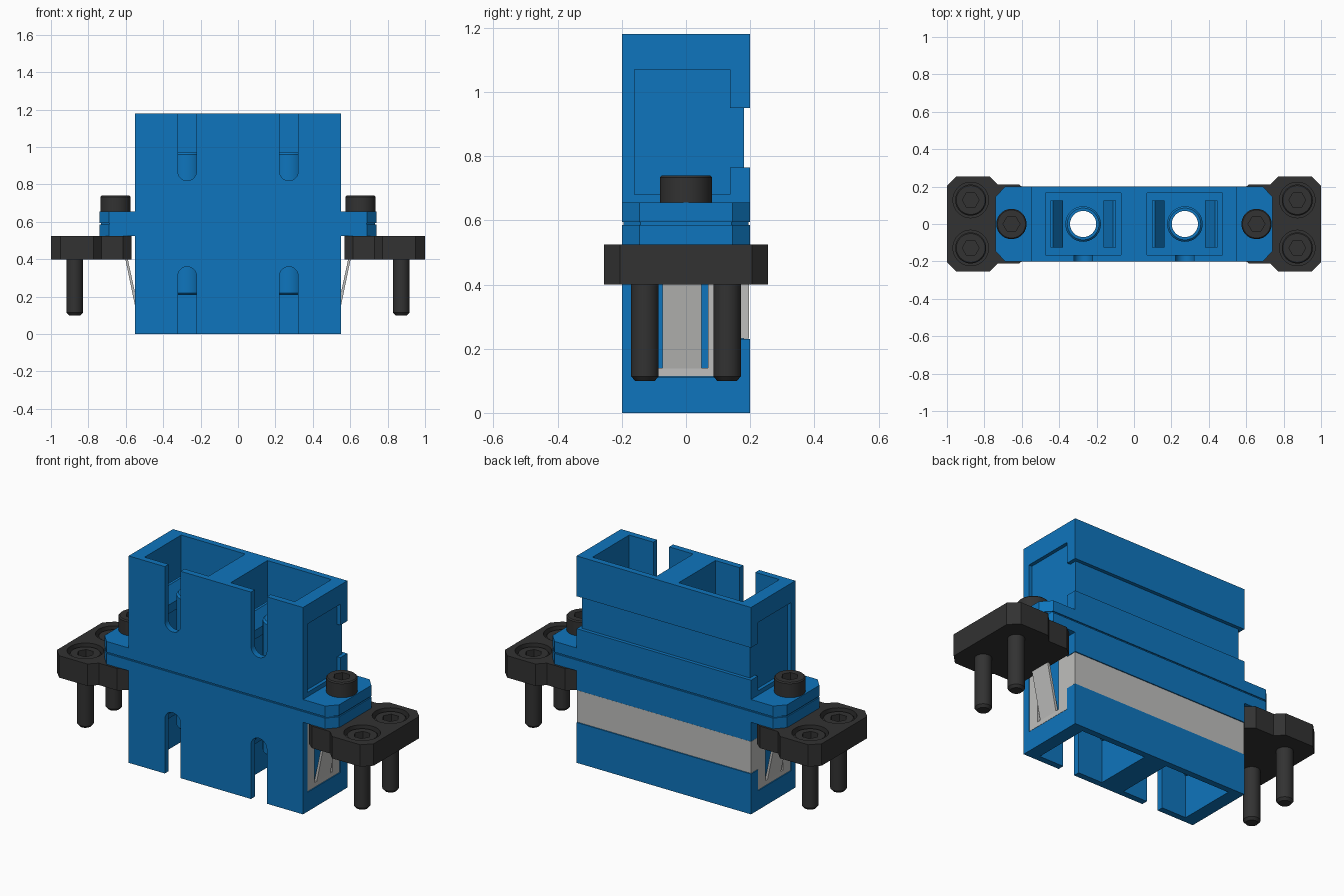
import bpy, bmesh, math
from mathutils import Vector

if "Cube" in bpy.data.objects:
    bpy.data.objects.remove(bpy.data.objects["Cube"])

MID = 0.59  # height of the joint between the two halves


def material(name, rgb):
    m = bpy.data.materials.new(name)
    m.diffuse_color = (*rgb, 1)
    m.use_nodes = True
    m.node_tree.nodes["Principled BSDF"].inputs["Base Color"].default_value = m.diffuse_color
    return m


BLUE = material("blue_plastic", (0.0045, 0.178, 0.51))
DARK = material("dark_metal", (0.032, 0.032, 0.032))
STEEL = material("pale_steel", (0.52, 0.52, 0.51))


def finish(name, bm, mat):
    bmesh.ops.recalc_face_normals(bm, faces=bm.faces)
    me = bpy.data.meshes.new(name)
    bm.to_mesh(me)
    bm.free()
    ob = bpy.data.objects.new(name, me)
    bpy.context.collection.objects.link(ob)
    if mat:
        me.materials.append(mat)
    return ob


def prism(name, pts, axis, a, b, mat=None):
    """Extrude a 2D outline along an axis from a to b."""
    place = {"x": lambda u, v, w: (w, u, v),
             "y": lambda u, v, w: (u, w, v),
             "z": lambda u, v, w: (u, v, w)}[axis]
    bm = bmesh.new()
    lo = [bm.verts.new(place(u, v, a)) for u, v in pts]
    hi = [bm.verts.new(place(u, v, b)) for u, v in pts]
    bm.faces.new(lo)
    bm.faces.new(hi)
    n = len(pts)
    for i in range(n):
        j = (i + 1) % n
        bm.faces.new((lo[i], lo[j], hi[j], hi[i]))
    return finish(name, bm, mat)


def box(name, x0, x1, y0, y1, z0, z1, mat=None):
    return prism(name, [(x0, y0), (x1, y0), (x1, y1), (x0, y1)], "z", z0, z1, mat)


def disc(x, y, r, n=40):
    return [(x + r * math.cos(2 * math.pi * i / n), y + r * math.sin(2 * math.pi * i / n))
            for i in range(n)]


def lathe(name, profile, x, y, mat, n=40):
    """Revolve a closed or axis-ended (radius, z) profile round a vertical axis."""
    bm = bmesh.new()
    vs = [bm.verts.new((x + r, y, z)) for r, z in profile]
    edges = [bm.edges.new((vs[i], vs[i + 1])) for i in range(len(vs) - 1)]
    if profile[0][0] > 0:
        edges.append(bm.edges.new((vs[-1], vs[0])))
    bmesh.ops.spin(bm, geom=vs + edges, cent=(x, y, 0), axis=(0, 0, 1),
                   angle=2 * math.pi, steps=n)
    bmesh.ops.remove_doubles(bm, verts=bm.verts, dist=1e-5)
    return finish(name, bm, mat)


def cut(ob, cutters):
    for c in cutters:
        c.hide_render = True
        m = ob.modifiers.new("cut", "BOOLEAN")
        m.operation, m.solver, m.object = "DIFFERENCE", "EXACT", c
    dg = bpy.context.evaluated_depsgraph_get()
    me = bpy.data.meshes.new_from_object(ob.evaluated_get(dg))
    ob.modifiers.clear()
    ob.data = me
    for c in cutters:
        bpy.data.objects.remove(c)
    return ob


def mirror(ob, name, axis):
    """Mirrored copy: x about the centre, z about the joint."""
    new = ob.copy()
    new.data = ob.data.copy()
    new.name = name
    bpy.context.collection.objects.link(new)
    for v in new.data.vertices:
        if axis == "x":
            v.co.x = -v.co.x
        else:
            v.co.z = 2 * MID - v.co.z
    new.data.flip_normals()
    return new


# Upper half of the housing with its flange
half = prism("upper_housing", [(-0.74, 0.594), (0.74, 0.594), (0.74, 0.655), (0.55, 0.655),
                               (0.55, 1.18), (-0.55, 1.18), (-0.55, 0.655), (-0.74, 0.655)],
             "y", -0.2, 0.2, BLUE)
cutters = [box("back_groove", -0.7, 0.7, 0.18, 0.3, 0.765, 0.95)]
for s in (-1, 1):
    cx = 0.272 * s
    cutters += [
        box("cavity", cx - 0.202, cx + 0.202, -0.165, 0.165, 0.645, 1.3),
        prism("bore", disc(cx, 0, 0.07), "z", 0.5, 0.8),
        # key slot with a round end
        prism("key_slot", [(cx + 0.05, 1.3), (cx - 0.05, 1.3)] +
              [(cx - 0.05 * math.cos(math.pi * i / 16), 0.87 - 0.05 * math.sin(math.pi * i / 16))
               for i in range(17)], "y", -0.3, -0.1),
        box("side_recess", *sorted((0.53 * s, 0.7 * s)), -0.16, 0.137, 0.68, 1.07),
        box("recess_link", *sorted((0.53 * s, 0.7 * s)), 0.1, 0.25, 0.765, 0.95),
    ]
    for t in (-1, 1):
        cutters.append(prism("corner", [(0.69 * s, 0.2 * t), (0.64 * s, 0.255 * t), (0.9 * s, 0.255 * t),
                                        (0.8 * s, 0.079 * t), (0.74 * s, 0.145 * t)],
                             "z", 0.5, 0.75))
cut(half, cutters)
mirror(half, "lower_housing", "z")

# Thin recessed seam between the halves
seam = prism("joint_seam", [(-0.733, -0.142), (-0.687, -0.194), (0.687, -0.194), (0.733, -0.142),
                            (0.733, 0.142), (0.687, 0.194), (-0.687, 0.194), (-0.733, 0.142)],
             "z", 0.586, 0.594, BLUE)
cut(seam, [prism("bore", disc(0.272 * s, 0, 0.07), "z", 0.5, 0.7) for s in (-1, 1)])

# Ferrule sleeves and latch arms inside each cavity
for s, side in ((-1, "left"), (1, "right")):
    cx = 0.272 * s
    sleeve = lathe(f"{side}_upper_sleeve", [(0.07, 0.645), (0.095, 0.645), (0.095, 0.96),
                                            (0.085, 0.97), (0.07, 0.97)], cx, 0, BLUE)
    mirror(sleeve, f"{side}_lower_sleeve", "z")
    for t, which in ((-1, "outer"), (1, "inner")):
        arm = prism(f"{side}_upper_{which}_latch",
                    [(cx + t * 0.175, 0.645), (cx + t * 0.175, 0.97), (cx + t * 0.16, 0.97),
                     (cx + t * 0.108, 0.90), (cx + t * 0.108, 0.85), (cx + t * 0.14, 0.85),
                     (cx + t * 0.14, 0.645)], "y", -0.125, 0.125, BLUE)
        mirror(arm, f"{side}_lower_{which}_latch", "z")

# Steel clip wrapped round the back and sides of the lower half
box("clip_back_band", -0.549, 0.549, 0.18, 0.197, 0.232, 0.413, STEEL)
plate = prism("right_clip_plate", [(-0.158, 0.113), (0.134, 0.113), (0.134, 0.232), (0.18, 0.232),
                                   (0.18, 0.413), (0.134, 0.413), (0.134, 0.498), (-0.158, 0.498)],
              "x", 0.531, 0.548, STEEL)
cut(plate, [box("window", 0.5, 0.6, -0.093, 0.068, 0.14, 0.47)])
tongue = prism("right_clip_tongue", [(0.533, 0.138), (0.548, 0.138), (0.603, 0.405), (0.59, 0.405)],
               "y", -0.073, 0.048, STEEL)
mirror(plate, "left_clip_plate", "x")
mirror(tongue, "left_clip_tongue", "x")


# Socket head screw
def screw(name, x, y, head_r, shaft_r, z0, z1, z2, hex_r):
    s = lathe(name, [(0, z0), (shaft_r - 0.012, z0), (shaft_r, z0 + 0.014), (shaft_r, z1),
                     (head_r, z1), (head_r, z2 - 0.006), (head_r - 0.006, z2), (0, z2)], x, y, DARK)
    return cut(s, [prism("socket", disc(x, y, hex_r, 6), "z", z2 - 0.045, z2 + 0.1)])


# Mounting bracket with counterbored holes
outline = [(0.57, -0.175), (0.615, -0.212), (0.73, -0.212), (0.772, -0.255), (0.95, -0.255), (1.0, -0.205)]
outline += [(x, -y) for x, y in reversed(outline)]
bracket = prism("right_bracket", outline, "z", 0.4, 0.525, DARK)
cut(bracket, [prism("counterbore", disc(0.873, y, 0.095), "z", 0.43, 0.6) for y in (-0.128, 0.128)])
mirror(bracket, "left_bracket", "x")

for y, pos in ((-0.128, "front"), (0.128, "back")):
    sc = screw(f"right_{pos}_bracket_screw", 0.873, y, 0.083, 0.043, 0.1, 0.43, 0.512, 0.045)
    mirror(sc, f"left_{pos}_bracket_screw", "x")
sc = screw("right_flange_screw", 0.655, 0, 0.081, 0.043, 0.41, 0.655, 0.74, 0.045)
mirror(sc, "left_flange_screw", "x")

# Smooth round surfaces, keep edges sharp
bpy.ops.object.select_all(action="SELECT")
bpy.context.view_layer.objects.active = half
bpy.ops.object.shade_smooth_by_angle(angle=math.radians(30))
